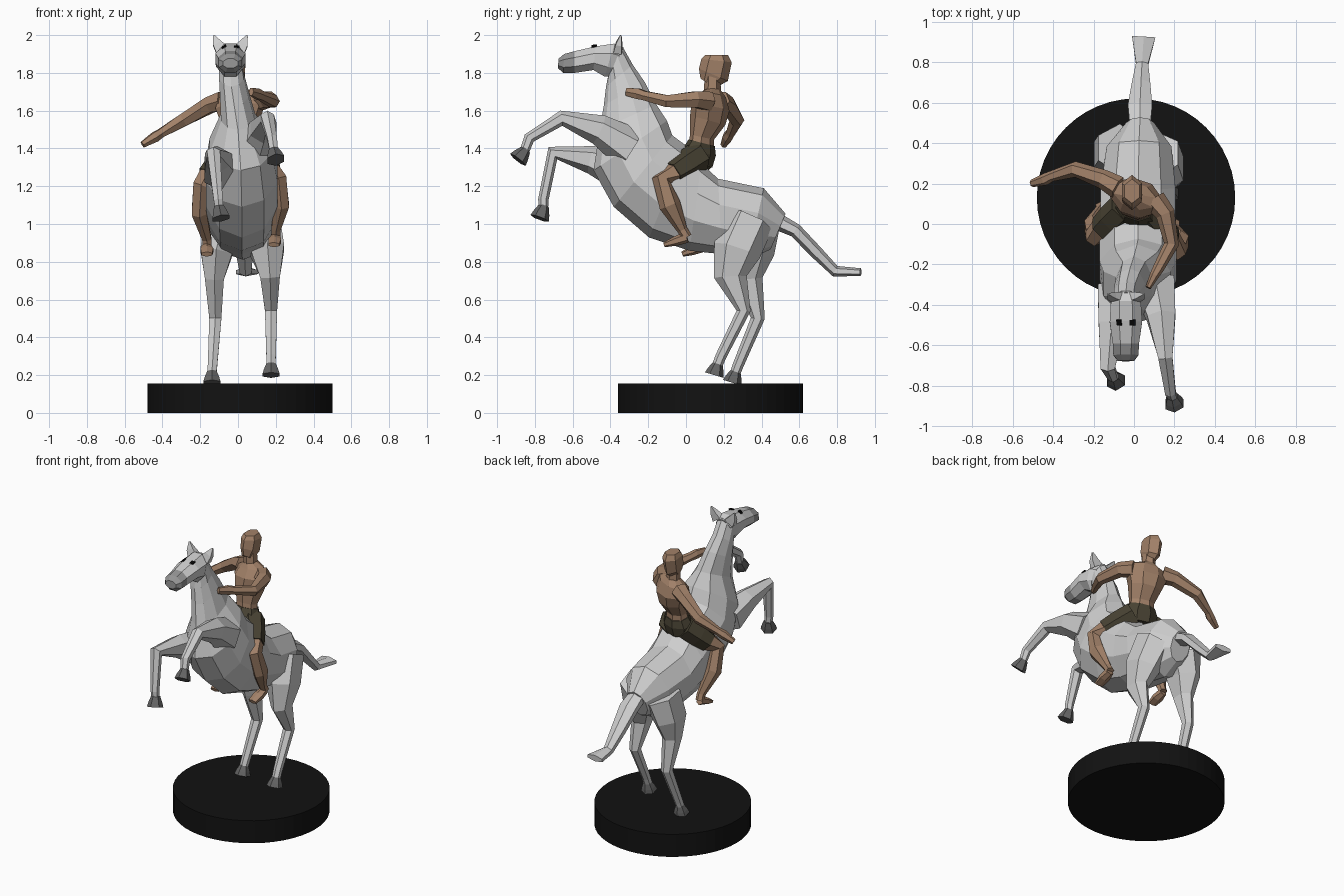
import bpy
import bmesh
import math
from mathutils import Vector
from mathutils.bvhtree import BVHTree

default_cube = bpy.data.objects.get("Cube")
if default_cube:
    bpy.data.objects.remove(default_cube, do_unlink=True)

X_AXIS = Vector((1, 0, 0))
Z_AXIS = Vector((0, 0, 1))


def make_material(name, red, green, blue):
    material = bpy.data.materials.new(name)
    material.use_nodes = True
    colour = (red, green, blue, 1)
    material.diffuse_color = colour
    material.node_tree.nodes["Principled BSDF"].inputs["Base Color"].default_value = colour
    return material


coat = make_material("pale grey coat", .62, .62, .62)
muzzle_grey = make_material("muzzle grey", .3, .3, .3)
hoof_grey = make_material("hoof grey", .13, .13, .13)
skin = make_material("tan skin", .36, .22, .14)
cloth = make_material("dark olive cloth", .065, .055, .033)
black = make_material("base black", .006, .006, .006)
eye_black = make_material("eye black", .002, .002, .002)


def finish(name, mesh_builder, *materials):
    """Turn a bmesh into a named, flat shaded object."""
    bmesh.ops.recalc_face_normals(mesh_builder, faces=mesh_builder.faces)
    mesh = bpy.data.meshes.new(name)
    mesh_builder.to_mesh(mesh)
    mesh_builder.free()
    for material in materials:
        mesh.materials.append(material)
    result = bpy.data.objects.new(name, mesh)
    bpy.context.collection.objects.link(result)
    return result


def loft(name, rings, material, sides=8):
    """Skin a series of (centre, half width vector, half depth vector) rings."""
    builder = bmesh.new()
    grow = 1 / math.cos(math.pi / sides)
    loops = []
    for centre, across, deep in rings:
        loop = []
        for step in range(sides):
            angle = math.tau * (step + .5) / sides
            offset = across * math.cos(angle) + deep * math.sin(angle)
            loop.append(builder.verts.new(centre + offset * grow))
        loops.append(loop)
    for lower, upper in zip(loops, loops[1:]):
        for step in range(sides):
            after = (step + 1) % sides
            builder.faces.new((lower[step], lower[after], upper[after], upper[step]))
    builder.faces.new(loops[0])
    builder.faces.new(loops[-1])
    return finish(name, builder, material)


def profile_loft(name, sections, material, sides=8):
    """Loft sections given as centre x, half width, top (y, z), bottom (y, z)."""
    rings = []
    for x, half_width, top, bottom in sections:
        high, low = Vector((x, *top)), Vector((x, *bottom))
        rings.append(((high + low) / 2, X_AXIS * half_width, (high - low) / 2))
    return loft(name, rings, material, sides)


def limb(name, points, material, sides=6, reference=X_AXIS):
    """Loft along points given as x, y, z, half width and optional half depth."""
    centres = [Vector(point[:3]) for point in points]
    rings = []
    for index, point in enumerate(points):
        tangent = Vector()
        if index:
            tangent += (centres[index] - centres[index - 1]).normalized()
        if index + 1 < len(points):
            tangent += (centres[index + 1] - centres[index]).normalized()
        tangent.normalize()
        across = (reference - tangent * reference.dot(tangent)).normalized()
        deep = tangent.cross(across)
        rings.append((centres[index], across * point[3], deep * point[-1]))
    return loft(name, rings, material, sides)


# Round base
builder = bmesh.new()
bmesh.ops.create_cone(builder, cap_ends=True, segments=48, radius1=.49, radius2=.49, depth=.155)
bmesh.ops.translate(builder, verts=builder.verts, vec=(.01, .13, .0775))
finish("round_base", builder, black)

# Horse body and neck, from rump to poll
profile_loft("horse_body", [
    (.03, .07, (.525, 1.05), (.45, .87)),
    (.025, .16, (.41, 1.18), (.33, .82)),
    (.02, .185, (.17, 1.23), (.19, .85)),
    (.02, .185, (.08, 1.31), (.02, .87)),
    (.02, .19, (0, 1.4), (-.19, .94)),
    (.02, .19, (-.08, 1.46), (-.375, 1.1)),
    (.015, .165, (-.11, 1.54), (-.48, 1.29)),
    (0, .09, (-.165, 1.63), (-.45, 1.5)),
    (-.02, .075, (-.225, 1.75), (-.43, 1.63)),
    (-.035, .065, (-.285, 1.84), (-.42, 1.73)),
    (-.04, .06, (-.34, 1.94), (-.41, 1.79)),
], coat, sides=10)

# Horse head with a darker muzzle
head = profile_loft("horse_head", [
    (-.04, .055, (-.33, 1.935), (-.39, 1.78)),
    (-.04, .075, (-.38, 1.955), (-.43, 1.78)),
    (-.04, .08, (-.48, 1.94), (-.49, 1.815)),
    (-.04, .065, (-.59, 1.915), (-.59, 1.8)),
    (-.04, .062, (-.645, 1.9), (-.65, 1.8)),
    (-.04, .04, (-.675, 1.875), (-.678, 1.825)),
], coat)
head.data.materials.append(muzzle_grey)
for face in head.data.polygons:
    face.material_index = int(face.center.y < -.6)

# Eyes as thin plates resting on the head, and the ears
surface = BVHTree.FromPolygons([v.co for v in head.data.vertices],
                               [list(p.vertices) for p in head.data.polygons])
for side, label in ((-1, "right"), (1, "left")):
    spot, normal, _, _ = surface.find_nearest(Vector((-.04 + side * .043, -.49, 1.95)))
    forward = Vector((0, 1, 0))
    forward = (forward - normal * forward.dot(normal)).normalized()
    loft(label + "_eye", [(spot + normal * lift, normal.cross(forward) * .014, forward * .014)
                          for lift in (-.003, .004)], eye_black, sides=4)
    limb(label + "_ear", [(-.04 + side * .045, -.36, 1.92, .035, .022),
                          (-.04 + side * .07, -.355, 1.955, .024, .016),
                          (-.04 + side * .088, -.345, 1.998, .004)], coat, sides=4)

# Horse legs, each ending at the top of its hoof
legs = {
    "left_foreleg": [(.1, -.3, 1.4, .1), (.135, -.46, 1.5, .07), (.155, -.66, 1.56, .035),
                     (.18, -.83, 1.455, .026), (.19, -.855, 1.385, .022)],
    "right_foreleg": [(-.08, -.33, 1.28, .1), (-.11, -.5, 1.34, .065), (-.13, -.705, 1.375, .035),
                      (-.105, -.755, 1.13, .024), (-.1, -.755, 1.085, .022)],
    "left_hind_leg": [(.11, .34, 1.02, .11), (.155, .27, .86, .09, .11), (.17, .235, .72, .052, .075),
                      (.175, .305, .54, .032), (.175, .185, .3, .025), (.175, .165, .25, .024)],
    "right_hind_leg": [(-.07, .37, 1, .11), (-.115, .34, .85, .085, .11), (-.125, .33, .71, .05, .065),
                       (-.12, .38, .5, .032), (-.135, .275, .25, .025), (-.138, .26, .21, .024)],
}
hoof_drops = {"left_foreleg": (.01, -.035, -.045), "right_foreleg": (.01, -.02, -.055),
              "left_hind_leg": (0, -.015, -.05), "right_hind_leg": (0, -.015, -.05)}
for name, points in legs.items():
    limb(name, points, coat)
    ankle = Vector(points[-1][:3])
    drop = Vector(hoof_drops[name])
    limb(name + "_hoof", [(*(ankle - drop * .2), .024), (*(ankle + drop * .5), .038),
                          (*(ankle + drop), .045)], hoof_grey)

# Tail
limb("tail", [(.03, .47, 1.02, .05, .04), (.03, .58, .965, .06, .032), (.035, .69, .85, .045, .03),
              (.04, .79, .75, .03, .026), (.048, .925, .745, .058, .018)], coat)

# Rider torso, turned toward its right, with neck and head
shoulder_line = Vector((.94, -.34, 0))
limb("torso", [(.01, .08, 1.4, .08, .06), (.01, .085, 1.46, .075, .058), (.01, .115, 1.55, .1, .088),
               (.01, .13, 1.62, .125, .09), (.005, .14, 1.68, .105, .06), (0, .14, 1.71, .04)],
     skin, sides=8, reference=shoulder_line)
limb("neck", [(0, .14, 1.69, .04), (-.005, .14, 1.78, .036)], skin)
limb("rider_head", [(-.01, .115, 1.745, .028, .04), (-.01, .145, 1.79, .046, .072),
                    (-.01, .162, 1.865, .05, .07), (-.01, .162, 1.895, .038, .052)], skin)

# Rider arms: left reaches to the neck, right is held out
limb("left_arm", [(.1, .12, 1.65, .05), (.155, .05, 1.66, .042), (.185, -.1, 1.65, .032),
                  (.12, -.22, 1.68, .024), (.1, -.255, 1.69, .028, .02), (.07, -.315, 1.7, .02, .012)],
     skin, reference=Z_AXIS)
limb("right_arm", [(-.08, .18, 1.65, .05), (-.15, .22, 1.63, .042), (-.29, .27, 1.55, .034),
                   (-.41, .235, 1.48, .023), (-.44, .22, 1.46, .026), (-.505, .2, 1.42, .016)],
     skin, reference=Z_AXIS)

# Shorts and bare legs
limb("shorts_seat", [(.01, .06, 1.31, .1, .07), (.01, .07, 1.38, .105, .08), (.01, .083, 1.43, .082, .064)],
     cloth, sides=8, reference=shoulder_line)
rider_legs = {
    "left": [(.06, .07, 1.36), (.215, -.13, 1.23), (.23, -.085, 1.1), (.2, -.02, .97),
             (.2, .005, .93), (.19, -.115, .89)],
    "right": [(-.05, .08, 1.36), (-.195, -.06, 1.2), (-.205, -.01, 1.06), (-.165, .07, .92),
              (-.165, .085, .88), (-.165, -.02, .84)],
}
for label, joints in rider_legs.items():
    hip, knee, calf, ankle, heel, toe = [Vector(joint) for joint in joints]
    middle, hem = hip.lerp(knee, .4), hip.lerp(knee, .72)
    limb(label + "_shorts_leg", [(*hip, .07), (*middle, .068), (*hem, .06)], cloth)
    limb(label + "_leg", [(*middle, .055), (*hem, .054), (*knee, .044), (*calf, .04, .05),
                          (*ankle, .024), (*heel, .024)], skin)
    limb(label + "_foot", [(*heel, .022, .026), (*heel.lerp(toe, .5), .034, .022), (*toe, .028, .012)], skin)
